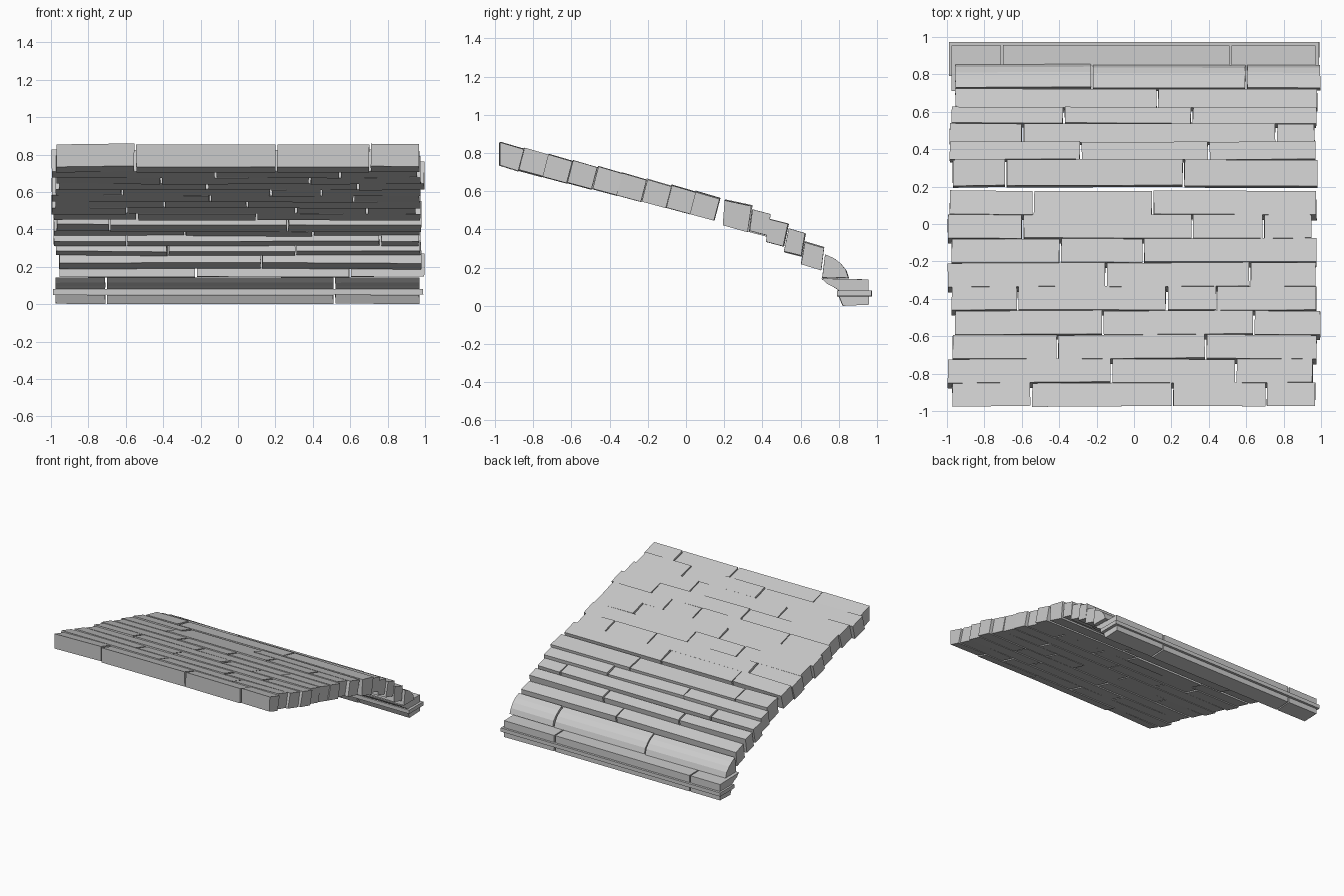
import bpy, bmesh, random
random.seed(4)
GAP = 0.010


def block(name, profile, x0, x1, jitter=0.004):
    """Extrude a (y, z) profile along x, with slightly uneven hand-cut corners."""
    bm = bmesh.new()
    ends = []
    for x in (x0, x1):
        dy, dz = random.uniform(-jitter, jitter), random.uniform(-jitter, jitter)
        ends.append([bm.verts.new((x + random.uniform(-jitter, jitter) * 0.6,
                                   min(max(y + dy, -0.978), 0.976), max(z + dz, 0)))
                     for y, z in profile])
    a, b = ends
    n = len(profile)
    bm.faces.new(a)
    bm.faces.new(b[::-1])
    for i in range(n):
        j = (i + 1) % n
        bm.faces.new((a[j], a[i], b[i], b[j]))
    bmesh.ops.recalc_face_normals(bm, faces=bm.faces[:])
    me = bpy.data.meshes.new(name)
    bm.to_mesh(me)
    bm.free()
    ob = bpy.data.objects.new(name, me)
    bpy.context.collection.objects.link(ob)
    return ob


def course(name, profile, cuts, jitter=0.004):
    """One row of blocks: cuts = left end, joints..., right end."""
    for i in range(len(cuts) - 1):
        l = cuts[i] + (GAP / 2 if i else 0)
        r = cuts[i + 1] - (GAP / 2 if i < len(cuts) - 2 else 0)
        block(f"{name}_{i + 1}", profile, l, r, jitter)


# Straight upper slope: nine equal courses
slope_cuts = [
    (-0.97, -0.55, 0.205, 0.705, 0.97),
    (-0.995, -0.12, 0.545, 0.955),
    (-0.97, -0.41, 0.385, 0.975),
    (-0.955, -0.165, 0.64, 0.995),
    (-0.975, -0.62, 0.175, 0.445, 0.975),
    (-0.995, -0.15, 0.62, 0.97),
    (-0.975, -0.395, 0.05, 0.975),
    (-0.995, -0.595, 0.31, 0.69, 0.95),
    (-0.985, -0.54, 0.10, 0.975),
]
for k, cuts in enumerate(slope_cuts):
    y = -0.975 + 0.1285 * k
    z = 0.857 - 0.25 * (y + 0.975)
    w = 0.126
    low = (y, z - 0.12) if k == 0 else (y - 0.03, z - 0.116)
    course(f"slope_course_{k + 1}",
           [(y, z), (y + w, z - 0.037), (y + w - 0.03, z - 0.15), low], cuts)

# Stepped lower courses
steps = [
    ([(.205, .555), (.345, .525), (.325, .388), (.195, .425)], (-0.97, -0.685, 0.265, 0.98)),
    ([(.345, .502), (.44, .477), (.425, .365), (.33, .39)], (-0.985, -0.285, 0.4, 0.97)),
    ([(.435, .455), (.535, .43), (.51, .313), (.42, .337)], (-0.985, -0.595, 0.76, 0.965)),
    ([(.54, .402), (.625, .377), (.605, .26), (.515, .282)], (-0.975, -0.375, 0.31, 0.975)),
    ([(.625, .335), (.725, .305), (.71, .188), (.605, .22)], (-0.955, 0.125, 0.98)),
]
for k, (profile, cuts) in enumerate(steps):
    course(f"step_course_{k + 1}", profile, cuts)

# Rounded eave course
course("rounded_eave",
       [(.73, .268), (.775, .248), (.81, .222), (.838, .187), (.852, .145), (.715, .147)],
       (-0.955, -0.225, 0.6, 0.995), 0.003)

# Cornice: upper part with hollow underside, thin band, base
joints = (-0.975, -0.705, 0.515, 0.97)
course("cornice_top",
       [(.71, .143), (.955, .138), (.955, .08), (.80, .08), (.775, .098), (.74, .115)],
       joints, 0.001)
block("cornice_band", [(.79, .08), (.973, .08), (.973, .05), (.79, .05)], -0.99, 0.99, 0.001)
course("cornice_base", [(.80, .05), (.955, .05), (.955, .008), (.82, .002)], joints, 0.002)
